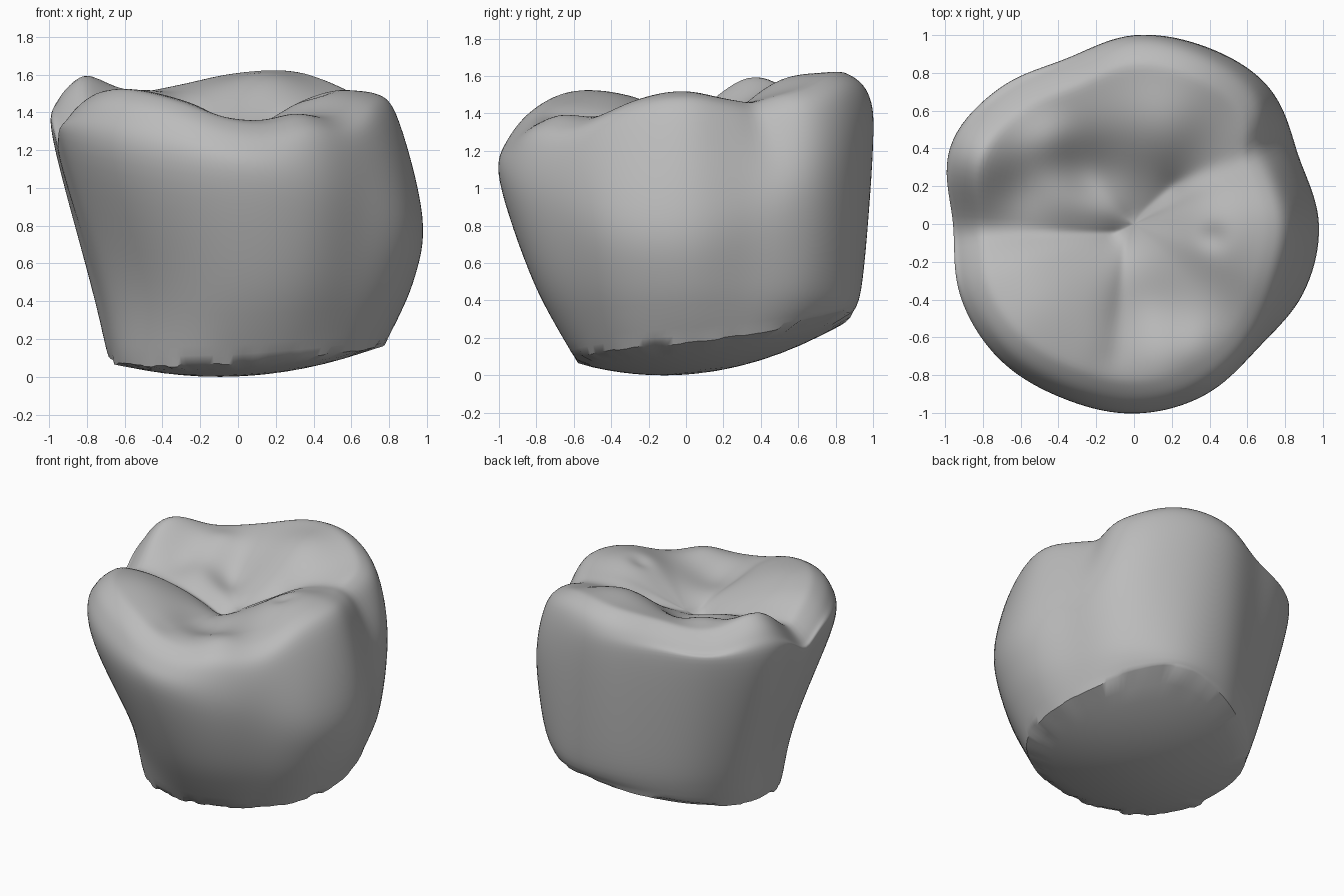
import bpy, bmesh, math, random
from math import sin, cos, pi, exp

cube = bpy.data.objects.get("Cube")
if cube:
    bpy.data.objects.remove(cube)
random.seed(4)

SEG, WALL, TOP, BASE = 144, 8, 30, 8
CREST_AT = .87  # crest radius as a share of the shoulder radius

# Radial tables: even steps counter-clockwise, starting at +x
BELLY = [.98, .94, 1.02, 1.015, 1.0, .945, 1.01, 1.05, .945, .985, 1.0, .99, 1.0, .98, .93, .97]
RIM = [.78, .81, .87, .93, .86, .79, .76, .73, .67, .65, .61, .59, .58, .62, .68, .75]
SHOULDER = [.83, .84, .92, .95, .97, .96, .96, .96, .98, .97, .96, .95, .95, .95, .94, .84]
CREST = [1.49, 1.47, 1.52, 1.6, 1.6, 1.55, 1.51, 1.62, 1.43, 1.49, 1.51, 1.46, 1.36, 1.33, 1.36, 1.46]
BELLY_Z = [.85, 1.25, 1.25, 1.04]
MID = [.75, .65, .52, .4, .3, .3, .55, .68]


def spline(p0, p1, p2, p3, t):
    return .5 * (2 * p1 + (p2 - p0) * t + (2 * p0 - 5 * p1 + 4 * p2 - p3) * t * t
                 + (3 * p1 - p0 - 3 * p2 + p3) * t ** 3)


def around(table, a):
    n = len(table)
    u = (a / (2 * pi) * n) % n
    i = int(u)
    return spline(*(table[(i + k) % n] for k in (-1, 0, 1, 2)), u - i)


def bump(x, y, cx, cy, w):
    return exp(-((x - cx) ** 2 + (y - cy) ** 2) / (w * w))


def groove(x, y, ax, ay, bx, by, w):
    dx, dy = bx - ax, by - ay
    t = max(0, min(1, ((x - ax) * dx + (y - ay) * dy) / (dx * dx + dy * dy)))
    return exp(-math.hypot(x - ax - t * dx, y - ay - t * dy) / w)


def chewing_height(a, f):
    """Height of the chewing surface at angle a, f = 0 centre to 1 crest."""
    r = f * around(BELLY, a) * around(SHOULDER, a) * CREST_AT
    x, y = r * cos(a), r * sin(a)
    z = 1.32 + .15 * sin(f * pi / 2) ** 1.6 + (around(CREST, a) - 1.47) * f * f
    # cusp ridges
    z += .07 * bump(x, y, .42, -.03, .25) + .05 * bump(x, y, .32, -.68, .15)
    z += .1 * bump(x, y, .12, .5, .26) + .03 * bump(x, y, -.5, -.4, .25)
    z += .05 * bump(x, y, -.45, .45, .12)
    # pits and grooves
    z -= .1 * bump(x, y, -.6, .2, .18) + .08 * bump(x, y, -.22, .28, .17)
    z -= .03 * bump(x, y, .42, -.07, .06) + .07 * bump(x, y, .06, -.45, .2)
    z -= .08 * groove(x, y, -1, -.04, -.1, -.05, .09)
    z -= .04 * groove(x, y, -.1, -.05, .2, .2, .1)
    z -= .04 * groove(x, y, .2, .2, .68, .42, .08)
    z -= .03 * groove(x, y, -.05, -.1, -.1, -.7, .07)
    return z


def base_height(x, y):
    return .3 * (y + .12) ** 2 + .22 * (x + .1) ** 2


def wall_controls(a):
    """Profile (radius, height) from the cut rim up to the crest."""
    rb, rm = around(RIM, a), around(BELLY, a)
    notch = 1 - .07 * exp(-((a - .54) / .12) ** 2)
    rs = rm * around(SHOULDER, a) * notch
    zb = base_height(rb * cos(a), rb * sin(a))
    zc = chewing_height(a, 1)
    zm = min(around(BELLY_Z, a), zc - .22)
    k = around(MID, a)
    return [(rb, zb), (rb + (rm - rb) * k, .5), (rm, zm),
            (rs + (rm - rs) * .15, zc - .11), (rs * CREST_AT, zc)]


bm = bmesh.new()
rings = []


def add_ring(points):
    rings.append([bm.verts.new(p) for p in points])


angles = [2 * pi * i / SEG for i in range(SEG)]
controls = [wall_controls(a) for a in angles]
jag = [random.uniform(-.005, .02) for _ in range(SEG // 3)]

# Cut underside, from its middle to the ragged rim
for j in range(1, BASE):
    pts = []
    for a, c in zip(angles, controls):
        r = c[0][0] * j / BASE
        x, y = r * cos(a), r * sin(a)
        pts.append((x, y, base_height(x, y)))
    add_ring(pts)

# Side wall
for s in range(4):
    for j in range(WALL):
        t = j / WALL
        pts = []
        for i, (a, c) in enumerate(zip(angles, controls)):
            ends = [(2 * c[0][0] - c[1][0], 2 * c[0][1] - c[1][1])] + c
            ends.append((c[4][0] * .9, chewing_height(a, .9)))
            r = spline(*(ends[s + k][0] for k in range(4)), t)
            z = spline(*(ends[s + k][1] for k in range(4)), t)
            if s == 0 and j == 0:
                z += jag[i // 3]
            pts.append((r * cos(a), r * sin(a), z))
        add_ring(pts)

# Chewing surface
for j in range(TOP, 0, -1):
    f = j / TOP
    add_ring([(c[4][0] * f * cos(a), c[4][0] * f * sin(a), chewing_height(a, f))
              for a, c in zip(angles, controls)])

for low, high in zip(rings, rings[1:]):
    for i in range(SEG):
        k = (i + 1) % SEG
        bm.faces.new((low[i], low[k], high[k], high[i]))
bottom = bm.verts.new((0, 0, base_height(0, 0)))
centre = bm.verts.new((0, 0, chewing_height(0, 0)))
for i in range(SEG):
    k = (i + 1) % SEG
    bm.faces.new((bottom, rings[0][k], rings[0][i]))
    bm.faces.new((centre, rings[-1][i], rings[-1][k]))

# Soften the chewing surface and walls, leaving the cut rim crisp
soft = [v for ring in rings[BASE + 3:] for v in ring] + [centre]
for _ in range(5):
    bmesh.ops.smooth_vert(bm, verts=soft, factor=.5,
                          use_axis_x=True, use_axis_y=True, use_axis_z=True)
bmesh.ops.recalc_face_normals(bm, faces=bm.faces)

mesh = bpy.data.meshes.new("tooth_crown")
bm.to_mesh(mesh)
bm.free()
crown = bpy.data.objects.new("tooth_crown", mesh)
bpy.context.collection.objects.link(crown)

# Plain grey material
grey = bpy.data.materials.new("plain_grey")
grey.use_nodes = True
grey.diffuse_color = (.5, .5, .5, 1)
grey.node_tree.nodes["Principled BSDF"].inputs["Base Color"].default_value = (.5, .5, .5, 1)
mesh.materials.append(grey)

bpy.context.view_layer.objects.active = crown
crown.select_set(True)
bpy.ops.object.shade_smooth_by_angle(angle=math.radians(40))
